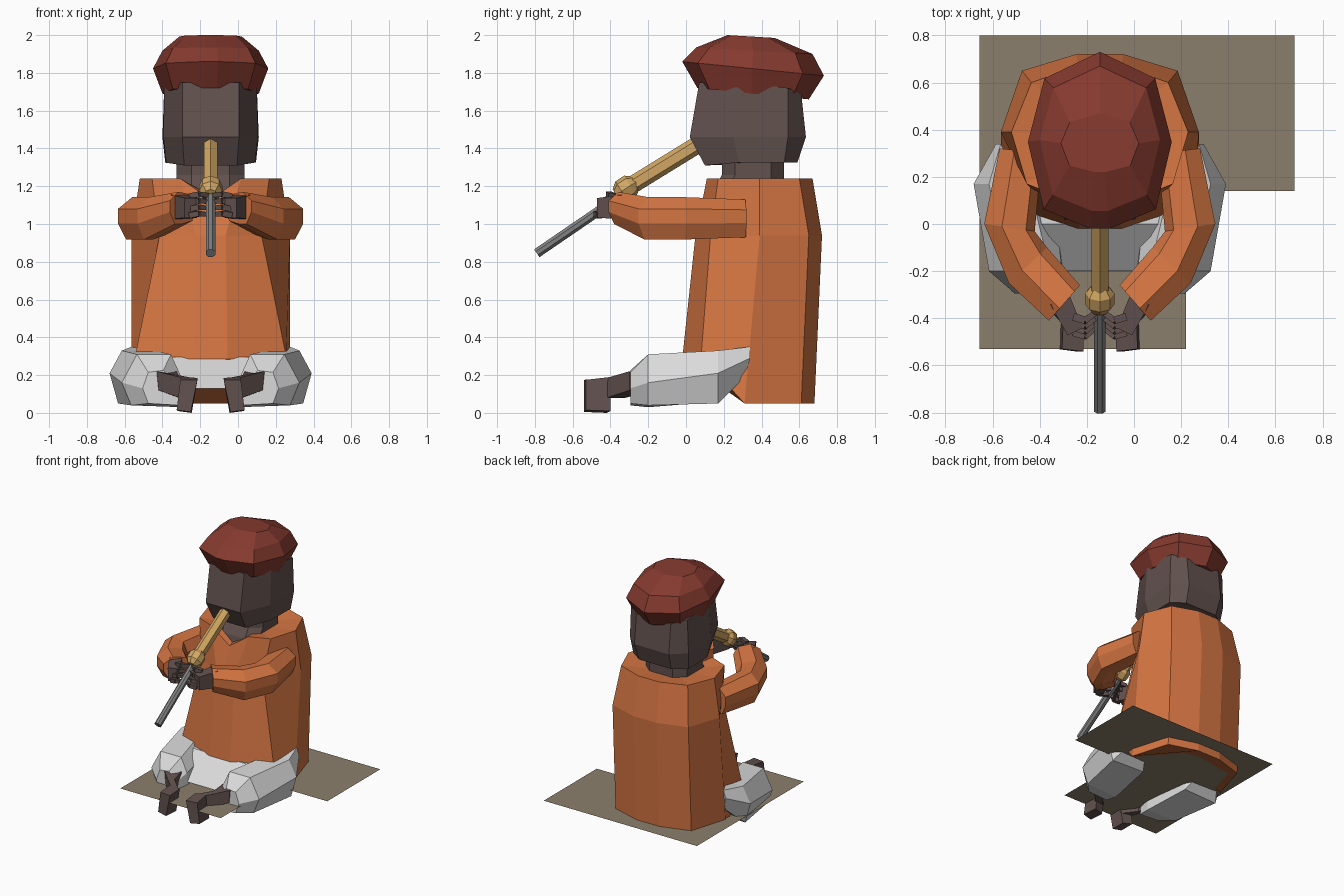
import bpy, bmesh, math
from mathutils import Vector

CX = -0.145  # the seated figure's mirror plane


def material(name, r, g, b):
    m = bpy.data.materials.new(name)
    m.diffuse_color = (r, g, b, 1)
    return m


ORANGE = material("orange cloth", 0.67, 0.18, 0.055)
SKIN = material("dark skin", 0.12, 0.082, 0.076)
RED = material("red felt", 0.235, 0.042, 0.028)
TAN = material("tan wood", 0.65, 0.39, 0.125)
GREY = material("grey metal", 0.22, 0.22, 0.22)
WHITE = material("white cloth", 0.70, 0.70, 0.70)
MAT = material("mat brown", 0.258, 0.212, 0.150)


def finish(name, bm, mat):
    bmesh.ops.recalc_face_normals(bm, faces=bm.faces)
    me = bpy.data.meshes.new(name)
    bm.to_mesh(me)
    bm.free()
    me.materials.append(mat)
    ob = bpy.data.objects.new(name, me)
    bpy.context.collection.objects.link(ob)
    return ob


def loft(name, rings, mat):
    """Skin a list of equal-length point rings and cap both ends."""
    bm = bmesh.new()
    vs = [[bm.verts.new(p) for p in r] for r in rings]
    n = len(vs[0])
    for a, b in zip(vs, vs[1:]):
        for i in range(n):
            j = (i + 1) % n
            bm.faces.new((a[i], a[j], b[j], b[i]))
    bm.faces.new(vs[0])
    bm.faces.new(vs[-1])
    return finish(name, bm, mat)


def sym(half):
    """Mirror a front-to-back half outline (dx, y, z) into a full ring."""
    right = [(CX + x, y, z) for x, y, z in half]
    left = [(CX - x, y, z) for x, y, z in reversed(half) if x > 0]
    return right + left


def bar(name, a, b, w, h, mat, n=4, taper=1.0):
    """Straight bar from a to b with an n-sided section."""
    a, b = Vector(a), Vector(b)
    d = (b - a).normalized()
    side = d.cross(Vector((0, 0, 1))).normalized()
    up = side.cross(d)
    rings = []
    for p, k in ((a, 1), (b, taper)):
        f = k / math.cos(math.pi / n)
        rings.append([p + side * (w * f * math.cos((i + 0.5) * 2 * math.pi / n))
                      + up * (h * f * math.sin((i + 0.5) * 2 * math.pi / n))
                      for i in range(n)])
    return loft(name, rings, mat)


# Floor mat with one corner missing
bm = bmesh.new()
bm.faces.new([bm.verts.new((x, y, 0.11)) for x, y in (
    (-0.655, -0.53), (0.22, -0.53), (0.22, 0.14), (0.68, 0.14), (0.68, 0.8), (-0.655, 0.8))])
finish("floor_mat", bm, MAT)

# Tunic: raised front hem, V neck, open collar
loft("tunic", [
    sym([(0, -0.02, 0.285), (0.09, -0.02, 0.285), (0.40, 0.08, 0.30), (0.42, 0.31, 0.05),
         (0.33, 0.61, 0.05), (0.10, 0.68, 0.05)]),
    sym([(0, 0.05, 0.94), (0.08, 0.05, 0.94), (0.27, 0.13, 0.94), (0.42, 0.39, 0.94),
         (0.33, 0.65, 0.94), (0.10, 0.72, 0.94)]),
    sym([(0, 0.10, 1.13), (0.16, 0.11, 1.24), (0.31, 0.17, 1.24), (0.375, 0.39, 1.24),
         (0.29, 0.60, 1.24), (0.09, 0.67, 1.24)]),
    sym([(0, 0.17, 1.15), (0.13, 0.19, 1.22), (0.18, 0.25, 1.22), (0.19, 0.37, 1.22),
         (0.16, 0.49, 1.22), (0.07, 0.53, 1.22)])], ORANGE)

# Neck and chest patch
loft("neck", [
    sym([(0.10, 0.13, 1.10), (0.16, 0.20, 1.10), (0.17, 0.45, 1.10), (0.10, 0.52, 1.10)]),
    sym([(0.10, 0.15, 1.19), (0.18, 0.22, 1.19), (0.18, 0.45, 1.19), (0.10, 0.52, 1.19)]),
    sym([(0.10, 0.19, 1.26), (0.18, 0.26, 1.26), (0.18, 0.45, 1.26), (0.10, 0.52, 1.26)]),
    sym([(0.10, 0.19, 1.36), (0.18, 0.26, 1.36), (0.18, 0.45, 1.36), (0.10, 0.52, 1.36)])], SKIN)

# Head
loft("head", [
    sym([(0.14, 0.10, 1.31), (0.235, 0.28, 1.325), (0.24, 0.52, 1.325), (0.14, 0.59, 1.325)]),
    sym([(0.15, 0.02, 1.46), (0.25, 0.25, 1.46), (0.255, 0.54, 1.46), (0.15, 0.635, 1.46)]),
    sym([(0.15, 0.07, 1.75), (0.245, 0.27, 1.75), (0.245, 0.54, 1.72), (0.15, 0.61, 1.69)])], SKIN)

# Soft tilted hat: (front y, front z, back y, back z, half width)
hat = []
for fy, fz, by, bz, w in ((0.06, 1.72, 0.65, 1.66, 0.255), (-0.02, 1.86, 0.73, 1.785, 0.305),
                          (0.055, 1.935, 0.67, 1.90, 0.255), (0.22, 2.0, 0.47, 1.985, 0.165)):
    half = []
    for dx, t in ((0.13, 0.0), (0.78, 0.11), (1, 0.49), (0.77, 0.85), (0, 1)):
        half.append((dx * w, fy + (by - fy) * t, fz + (bz - fz) * t))
    hat.append(sym(half))
loft("hat", hat, RED)

# Lap cloth between the legs
loft("lap", [
    sym([(0.19, -0.20, 0.13), (0.25, 0.30, 0.13)]),
    sym([(0.25, 0.00, 0.295), (0.30, 0.30, 0.295)])], WHITE)

# Pipe: wooden stem, bulb and metal tube
bar("pipe_stem", (CX, -0.32, 1.185), (CX, 0.07, 1.425), 0.036, 0.04, TAN, 6)
bar("pipe_tube", (CX, -0.79, 0.845), (CX, -0.30, 1.18), 0.025, 0.025, GREY, 8)
d = Vector((0, 0.39, 0.25)).normalized()
c = Vector((CX, -0.315, 1.19))
bulb = []
for t, r in ((-0.065, 0.034), (-0.03, 0.062), (0.025, 0.062), (0.06, 0.036)):
    p = c + d * t
    up = d.cross(Vector((1, 0, 0)))
    bulb.append([p + Vector((r * math.cos(k * math.pi / 4), 0, 0)) + up * (r * math.sin(k * math.pi / 4))
                 for k in range(8)])
loft("pipe_bulb", bulb, TAN)

for s, tag in ((1, "right"), (-1, "left")):
    def P(x, y, z):
        return Vector((CX + s * x, y, z))

    # Sleeve: (dx, y, z, heading across dx, y, half width, half height)
    rings = []
    for x, y, z, nx, ny, w, h in ((0.335, 0.31, 1.03, 1, 0.12, 0.09, 0.10),
                                  (0.383, -0.015, 1.03, 1, 0.15, 0.107, 0.112),
                                  (0.305, -0.175, 1.03, 0.75, -0.70, 0.108, 0.112),
                                  (0.150, -0.335, 1.085, 0.66, -0.75, 0.100, 0.085)):
        rings.append([P(x + nx * w * u, y + ny * w * u, z + h * v) for u, v in (
            (1, -0.25), (1, 0.45), (0.3, 1), (-0.65, 0.85), (-1, 0.2), (-0.8, -0.8), (0, -1), (0.6, -1))])
    loft(tag + "_sleeve", rings, ORANGE)

    # Hand with four curled fingers
    bar(tag + "_palm", P(0.17, -0.32, 1.09), P(0.105, -0.455, 1.085), 0.045, 0.065, SKIN, 4, 0.8)
    for i in range(4):
        z, y = 1.045 + 0.034 * i, -0.46 + 0.022 * i
        bar(tag + "_finger_%d" % (i + 1), P(0.11, y, z), P(0.06, y - 0.015, z + 0.01), 0.016, 0.015, SKIN)
        bar(tag + "_fingertip_%d" % (i + 1), P(0.065, y - 0.017, z + 0.01), P(0.015, y + 0.02, z + 0.005),
            0.014, 0.014, SKIN, 4, 0.8)

    # Trouser leg, hip to cuff, as six-sided rings
    legs = []
    for y, pts in ((0.31, ((0.28, 0.20), (0.40, 0.19), (0.44, 0.29), (0.42, 0.35), (0.35, 0.35), (0.28, 0.30))),
                   (0.17, ((0.20, 0.06), (0.49, 0.05), (0.535, 0.21), (0.47, 0.33), (0.30, 0.33), (0.20, 0.25))),
                   (-0.20, ((0.15, 0.03), (0.42, 0.04), (0.47, 0.16), (0.39, 0.31), (0.21, 0.31), (0.16, 0.20))),
                   (-0.295, ((0.16, 0.04), (0.33, 0.05), (0.36, 0.13), (0.33, 0.215), (0.25, 0.225), (0.18, 0.16)))):
        legs.append([P(x, y + (0.03 if x > 0.4 and y > 0.2 else 0), z) for x, z in pts])
    loft(tag + "_trouser_leg", legs, WHITE)

    # Ankle and upturned foot
    loft(tag + "_ankle", [
        [P(0.17, -0.24, 0.10), P(0.28, -0.24, 0.10), P(0.29, -0.24, 0.22), P(0.18, -0.24, 0.22)],
        [P(0.17, -0.32, 0.08), P(0.275, -0.30, 0.12), P(0.285, -0.30, 0.22), P(0.17, -0.34, 0.20)],
        [P(0.085, -0.43, 0.08), P(0.165, -0.42, 0.08), P(0.15, -0.42, 0.185), P(0.07, -0.43, 0.18)]], SKIN)
    loft(tag + "_foot", [
        [P(0.105, -0.54, 0.005), P(0.18, -0.53, 0.015), P(0.16, -0.53, 0.175), P(0.07, -0.54, 0.175)],
        [P(0.10, -0.42, 0.00), P(0.175, -0.40, 0.01), P(0.155, -0.40, 0.19), P(0.068, -0.42, 0.185)]], SKIN)
